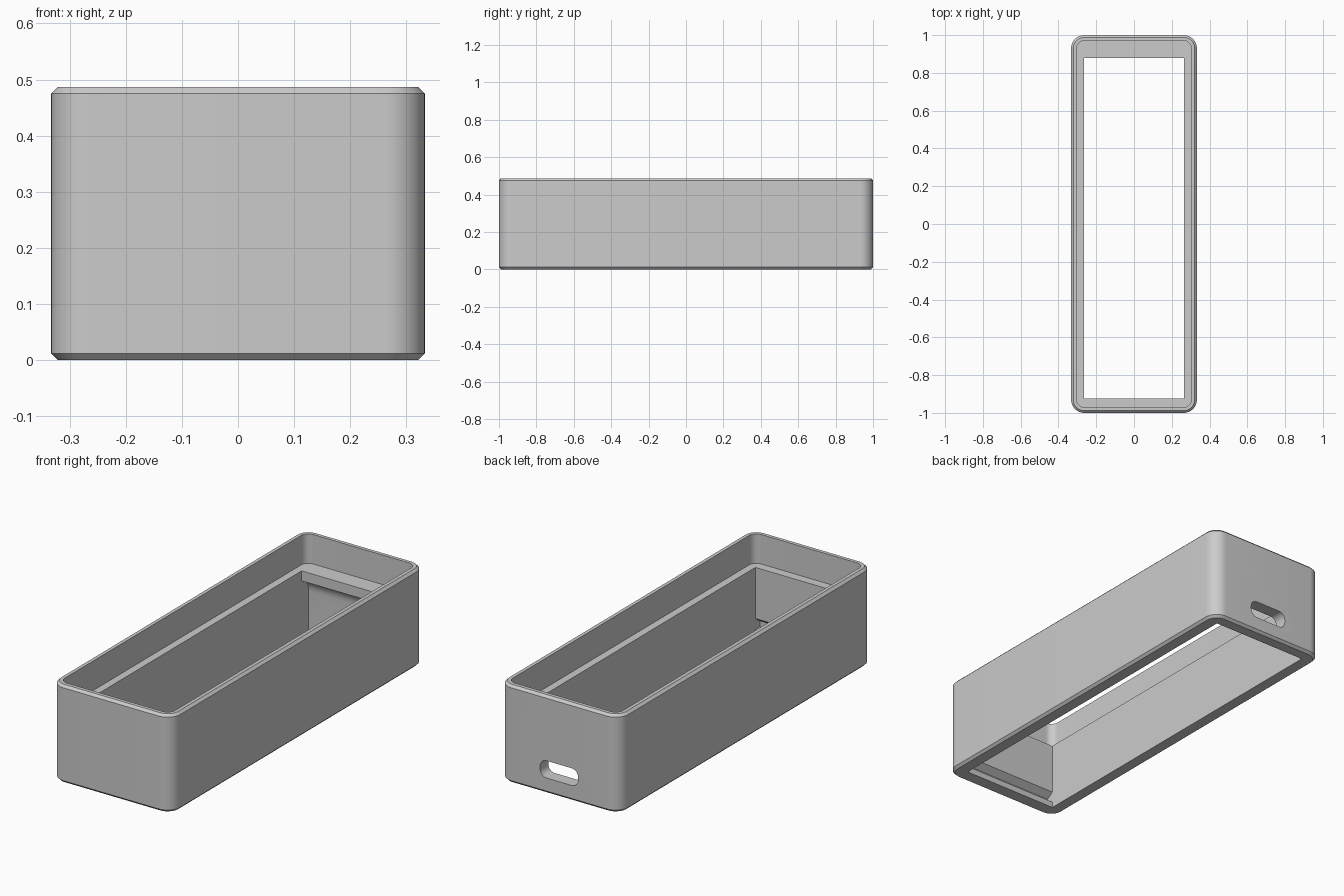
import bpy, bmesh, math

cube = bpy.data.objects.get("Cube")
if cube:
    bpy.data.objects.remove(cube, do_unlink=True)

HX, HY, H = 0.333, 1.0, 0.487      # outer half sizes and height
CH, RAD, WALL = 0.012, 0.07, 0.03  # edge chamfer, corner radius, rim thickness
LEDGE = 0.34                       # height of the inner ledge

grey = bpy.data.materials.new("light grey plastic")
grey.use_nodes = True
colour = (0.6, 0.6, 0.6, 1)
grey.diffuse_color = colour
grey.node_tree.nodes["Principled BSDF"].inputs["Base Color"].default_value = colour


def rounded(hx, hy, r, seg=12):
    """Outline of a rounded rectangle, counter-clockwise."""
    pts = []
    for i, (sx, sy) in enumerate([(1, 1), (-1, 1), (-1, -1), (1, -1)]):
        for k in range(seg + 1):
            a = math.pi / 2 * (i + k / seg)
            pts.append((sx * (hx - r) + r * math.cos(a),
                        sy * (hy - r) + r * math.sin(a)))
    return pts


def loft(name, rings):
    """Closed solid through a list of equal-sized rings."""
    bm = bmesh.new()
    loops = [[bm.verts.new(p) for p in ring] for ring in rings]
    n = len(loops[0])
    for a, b in zip(loops, loops[1:]):
        for i in range(n):
            j = (i + 1) % n
            bm.faces.new((a[i], a[j], b[j], b[i]))
    bm.faces.new(loops[0][::-1])
    bm.faces.new(loops[-1])
    bmesh.ops.recalc_face_normals(bm, faces=bm.faces[:])
    mesh = bpy.data.meshes.new(name)
    bm.to_mesh(mesh)
    bm.free()
    obj = bpy.data.objects.new(name, mesh)
    bpy.context.collection.objects.link(obj)
    mesh.materials.append(grey)
    return obj


def plan_ring(inset, z):
    return [(x, y, z) for x, y in rounded(HX - inset, HY - inset, RAD - inset)]


# Outer body with chamfered top and bottom edges
body = loft("enclosure_body", [plan_ring(CH, 0), plan_ring(0, CH),
                               plan_ring(0, H - CH), plan_ring(CH, H)])

# Upper pocket down to the ledge
pocket = loft("pocket_cutter", [plan_ring(WALL, LEDGE), plan_ring(WALL, H + 0.1)])

# Through opening: groove at the front, curved overhang at the back
FRONT, BACK, LIP = -0.925, 0.935, 0.88
section = [(FRONT, LEDGE + 0.05), (FRONT, 0.085), (-0.96, 0.06), (-0.96, 0.03),
           (FRONT, 0.03), (FRONT, -0.1), (BACK, -0.1)]
for k in range(9):
    a = math.pi / 2 * k / 8
    section.append((LIP + (BACK - LIP) * math.cos(a), 0.22 + 0.07 * math.sin(a)))
section.append((LIP, LEDGE + 0.05))
opening = loft("opening_cutter", [[(x, y, z) for y, z in section] for x in (-0.265, 0.265)])

# Cable slot through the back wall
slot = loft("slot_cutter", [[(x, y, z + 0.12) for x, z in rounded(0.105, 0.043, 0.036)]
                            for y in (0.9, 1.1)])

bpy.ops.object.select_all(action='DESELECT')
body.select_set(True)
bpy.context.view_layer.objects.active = body
for cutter in (pocket, opening, slot):
    cutter.hide_render = True
    mod = body.modifiers.new(cutter.name, 'BOOLEAN')
    mod.operation = 'DIFFERENCE'
    mod.solver = 'EXACT'
    mod.object = cutter
    bpy.ops.object.modifier_apply(modifier=mod.name)
    bpy.data.objects.remove(cutter, do_unlink=True)

bpy.ops.object.shade_smooth_by_angle(angle=math.radians(30))
